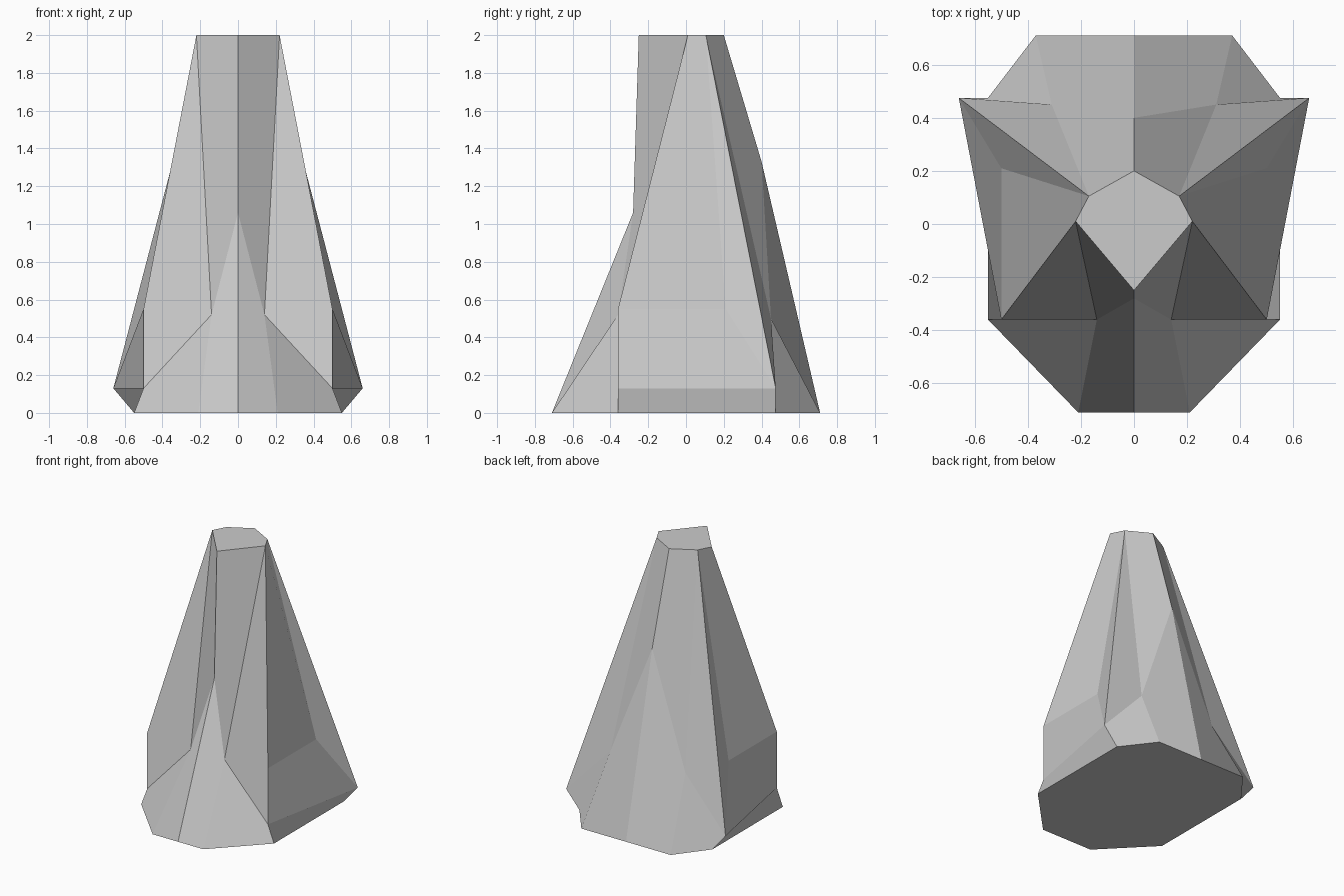
import bpy, bmesh

if "Cube" in bpy.data.objects:
    bpy.data.objects.remove(bpy.data.objects["Cube"])

# Key points of the right half, grouped by height
P = {
    # flat top
    "t_front": (0, -.25, 2), "t_side": (.22, .01, 2), "t_corner": (.17, .105, 2), "t_back": (0, .2, 2),
    # ridge breaks
    "r_front": (0, -.28, 1.06), "r_back": (0, .40, 1.33),
    # waist
    "w_front": (.14, -.36, .52), "w_side": (.50, -.36, .55), "w_rear": (.50, .21, .55), "w_back": (.31, .45, .50),
    # low shoulder
    "s_front": (.50, -.36, .13), "s_back": (.66, .475, .13),
    # base outline
    "b_front": (0, -.71, 0), "b_fcorner": (.21, -.71, 0), "b_side": (.55, -.36, 0),
    "b_rear": (.55, .475, 0), "b_bcorner": (.37, .71, 0), "b_back": (0, .71, 0),
}

FACES = [
    # top and bottom
    "t_front t_side t_corner t_back",
    "b_back b_bcorner b_rear b_side b_fcorner b_front",
    # front
    "r_front w_front t_side t_front",
    "b_front b_fcorner w_front r_front",
    "w_front s_front w_side t_side",
    "w_front b_fcorner b_side s_front",
    # side
    "t_side w_side w_rear t_corner",
    "w_side s_front s_back w_rear",
    "s_front b_side b_rear s_back",
    # back
    "t_corner w_rear s_back",
    "t_corner s_back w_back",
    "t_corner w_back r_back t_back",
    "w_back b_bcorner b_back r_back",
    "w_back s_back b_rear b_bcorner",
]

# Half of the faceted spire
bm = bmesh.new()
v = {name: bm.verts.new(co) for name, co in P.items()}
for f in FACES:
    bm.faces.new([v[n] for n in f.split()])
mesh = bpy.data.meshes.new("rock_spire")
bm.to_mesh(mesh)
bm.free()
spire = bpy.data.objects.new("rock_spire", mesh)
bpy.context.collection.objects.link(spire)

# Mirror for the left half
mirror = spire.modifiers.new("mirror", "MIRROR")
mirror.use_axis[0] = True
mirror.use_clip = True
